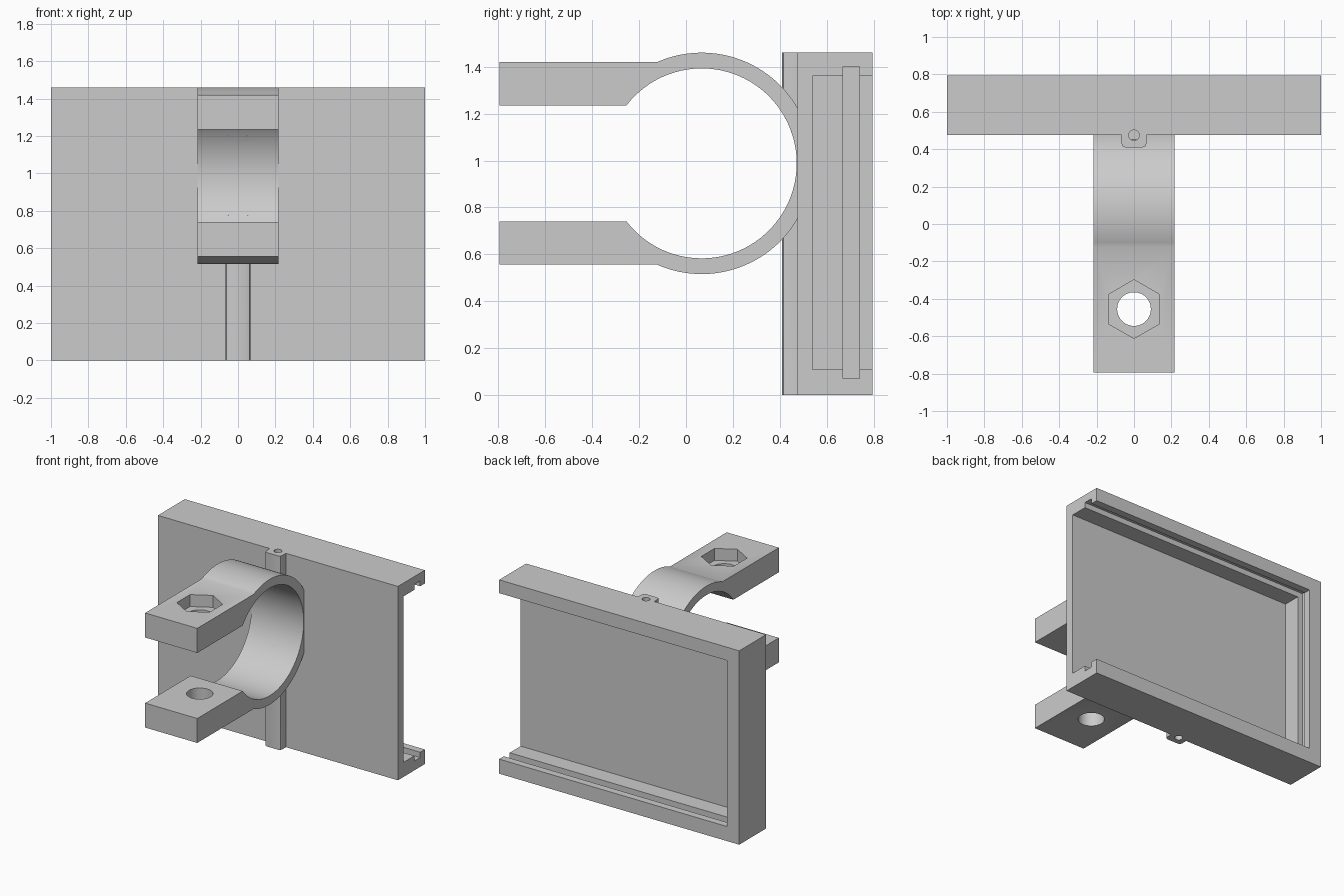
import bpy, bmesh
from math import pi, sin, cos, asin
from mathutils import Vector

if "Cube" in bpy.data.objects:
    bpy.data.objects.remove(bpy.data.objects["Cube"])

grey = bpy.data.materials.new("plain grey")
grey.use_nodes = True
colour = (0.6, 0.6, 0.6, 1)
grey.diffuse_color = colour
grey.node_tree.nodes["Principled BSDF"].inputs["Base Color"].default_value = colour


def prism(name, outline, start, sweep):
    """Extrude a closed outline (3D points from 'start') along the sweep vector."""
    bm = bmesh.new()
    face = bm.faces.new([bm.verts.new(Vector(p) + Vector(start)) for p in outline])
    top = bmesh.ops.extrude_face_region(bm, geom=[face])["geom"]
    bmesh.ops.translate(bm, vec=sweep, verts=[v for v in top if isinstance(v, bmesh.types.BMVert)])
    bmesh.ops.recalc_face_normals(bm, faces=bm.faces[:])
    mesh = bpy.data.meshes.new(name)
    bm.to_mesh(mesh)
    bm.free()
    mesh.materials.append(grey)
    obj = bpy.data.objects.new(name, mesh)
    bpy.context.collection.objects.link(obj)
    return obj


def box(name, low, high):
    x, y, z = (b - a for a, b in zip(low, high))
    return prism(name, [(0, 0, 0), (x, 0, 0), (x, y, 0), (0, y, 0)], low, (0, 0, z))


def post(name, x, y, low, high, radius, sides, turn=0):
    ring = [(radius * cos(turn + 2 * pi * i / sides), radius * sin(turn + 2 * pi * i / sides), 0)
            for i in range(sides)]
    return prism(name, ring, (x, y, low), (0, 0, high - low))


def combine(target, tool, operation="DIFFERENCE"):
    """Apply a boolean and discard the helper."""
    mod = target.modifiers.new("combine", "BOOLEAN")
    mod.operation, mod.object, mod.solver = operation, tool, "EXACT"
    bpy.context.view_layer.objects.active = target
    bpy.ops.object.modifier_apply(modifier=mod.name)
    bpy.data.objects.remove(tool)


def arc(radius, start, end, steps=72):
    return [(0, CY + radius * cos(start + (end - start) * i / steps),
             CZ + radius * sin(start + (end - start) * i / steps)) for i in range(steps + 1)]


# Main dimensions
HEIGHT, FRONT, BACK = 1.46, 0.475, 0.795
CY, CZ, INNER, OUTER = 0.067, 0.988, 0.405, 0.472
HALF = 0.217
BOLT_Y = -0.455

# Backing plate with a rounded rib down the front
plate = box("backing_plate", (-1, FRONT, 0), (1, BACK, HEIGHT))
rib_outline = [(-0.067, 0.03, 0), (-0.067, -0.045, 0), (-0.061, -0.059, 0), (-0.047, -0.065, 0),
               (0.047, -0.065, 0), (0.061, -0.059, 0), (0.067, -0.045, 0), (0.067, 0.03, 0)]
rib = prism("rib", rib_outline, (0, FRONT, 0), (0, 0, HEIGHT))
combine(plate, rib, "UNION")

# Ring bore clears the rib
combine(plate, prism("bore", arc(INNER, 0, 2 * pi * 95 / 96, 95), (-0.3, 0, 0), (0.6, 0, 0)))

# Tray recess and sliding groove, open at one end
combine(plate, box("recess", (-0.9, 0.54, 0.11), (1.1, 0.9, 1.36)))
combine(plate, box("groove", (-0.94, 0.67, 0.07), (1.1, 0.74, 1.40)))

# Pin holes at both ends of the rib
for low, high in ((-0.1, 0.2), (HEIGHT - 0.2, HEIGHT + 0.1)):
    combine(plate, post("pin_hole", 0, FRONT, low, high, 0.028, 24))

# Clamp: split ring with two flat arms
top, bottom = 1.42, 0.557
jaw_top, jaw_bottom = 1.235, 0.741
outer_arc = arc(OUTER, -pi - asin((bottom - CZ) / OUTER), pi - asin((top - CZ) / OUTER))
inner_arc = arc(INNER, pi - asin((jaw_top - CZ) / INNER), -pi - asin((jaw_bottom - CZ) / INNER))
front = -0.795
profile = (outer_arc + [(0, front, top), (0, front, jaw_top)] + inner_arc
           + [(0, front, jaw_bottom), (0, front, bottom)])
clamp = prism("clamp_ring", profile, (-HALF, 0, 0), (2 * HALF, 0, 0))

# Bolt hole through both arms and hexagonal nut pocket on top
combine(clamp, post("bolt_hole", 0, BOLT_Y, 0.3, 1.6, 0.09, 48))
combine(clamp, post("nut_pocket", 0, BOLT_Y, top - 0.09, 1.6, 0.157, 6, pi / 6))

# Smooth curves, crisp edges
for obj in (plate, clamp):
    bpy.ops.object.select_all(action="DESELECT")
    obj.select_set(True)
    bpy.context.view_layer.objects.active = obj
    bpy.ops.object.shade_smooth_by_angle(angle=pi / 7)
